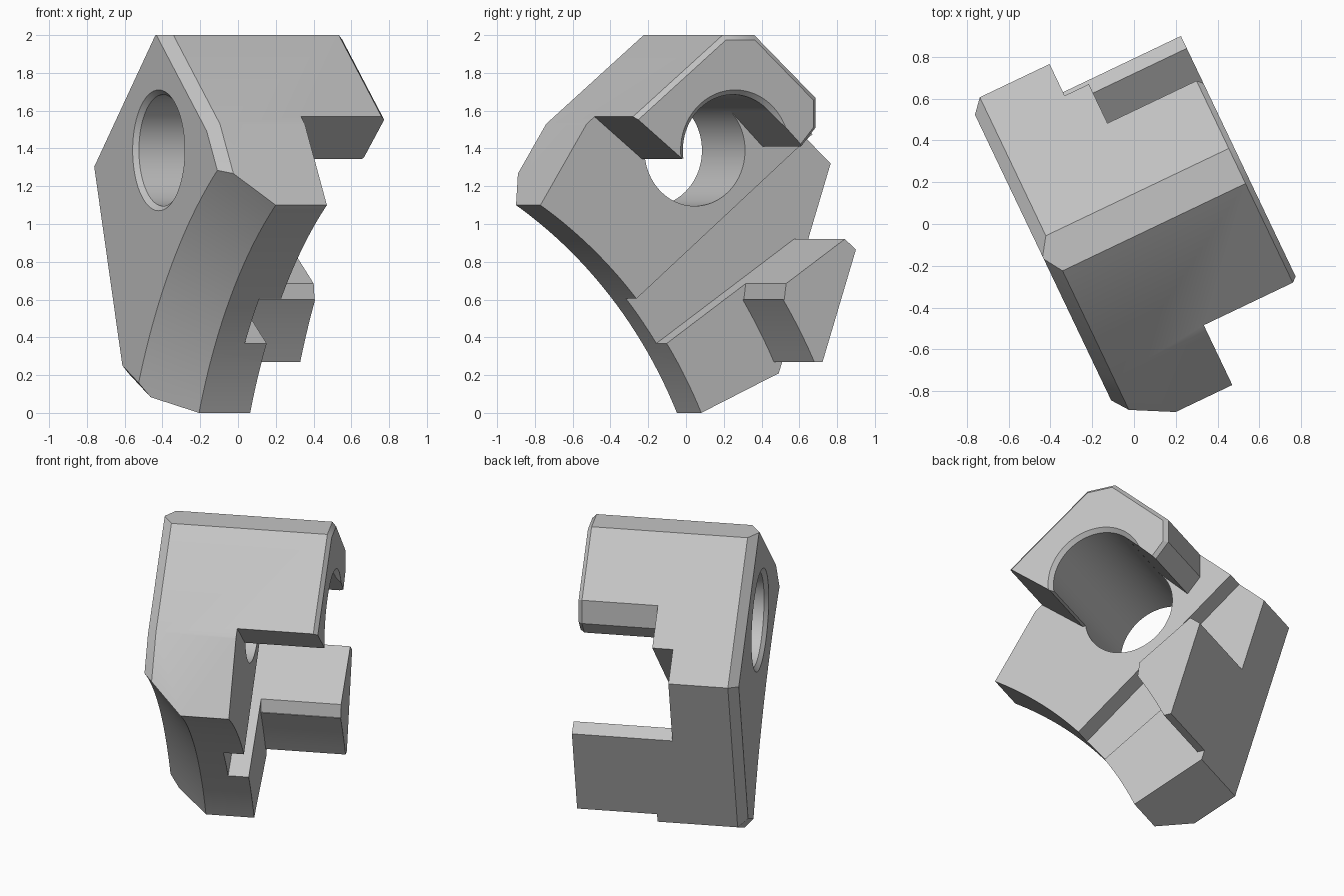
import bpy
import bmesh
import math
from mathutils import Vector

default = bpy.data.objects.get("Cube")
if default:
    bpy.data.objects.remove(default, do_unlink=True)

grey = bpy.data.materials.new("plain grey")
grey.use_nodes = True
grey.diffuse_color = (0.55, 0.55, 0.55, 1)
grey.node_tree.nodes["Principled BSDF"].inputs["Base Color"].default_value = (0.55, 0.55, 0.55, 1)

# Local frame: x runs along the bore, (y, z) is the side profile
LEFT, RIGHT, FLOOR, CHEEK = -0.462, 0.59, -0.035, 0.093
BORE = (0.007, 1.39)
SWEEP = (-2.282, -1.042)


def finish(bm, name):
    bmesh.ops.recalc_face_normals(bm, faces=bm.faces)
    mesh = bpy.data.meshes.new(name)
    bm.to_mesh(mesh)
    bm.free()
    obj = bpy.data.objects.new(name, mesh)
    bpy.context.collection.objects.link(obj)
    return obj


def loft(start, end, x0, x1):
    """Prism between two profiles with the same number of points."""
    bm = bmesh.new()
    a = [bm.verts.new((x0, y, z)) for y, z in start]
    b = [bm.verts.new((x1, y, z)) for y, z in end]
    bm.faces.new(a)
    bm.faces.new(b)
    for i in range(len(a)):
        j = (i + 1) % len(a)
        bm.faces.new((a[i], a[j], b[j], b[i]))
    bmesh.ops.recalc_face_normals(bm, faces=bm.faces)
    return bm


def lathe(profile, centre, steps):
    """Solid of revolution about an axis along x; profile is (x, radius)."""
    bm = bmesh.new()
    cy, cz = centre
    verts = [bm.verts.new((x, cy, cz + r)) for x, r in profile]
    edges = [bm.edges.new(pair) for pair in zip(verts, verts[1:])]
    bmesh.ops.spin(bm, geom=verts + edges, cent=(0, cy, cz), axis=(1, 0, 0),
                   angle=math.tau, steps=steps, use_duplicate=False)
    bmesh.ops.remove_doubles(bm, verts=bm.verts, dist=0.0001)
    return bm


def chamfer(bm, p, q, x_end, size, side):
    """Slice a 45 degree chamfer along profile edge p-q at one end."""
    d = Vector((0, q[0] - p[0], q[1] - p[1])).normalized()
    out = Vector((0, d.z, -d.y))
    if out.dot(Vector((0, p[0] - BORE[0], p[1] - 1.0))) < 0:
        out = -out
    cut = bmesh.ops.bisect_plane(
        bm, geom=bm.verts[:] + bm.edges[:] + bm.faces[:], dist=0.00001,
        plane_co=(x_end - side * size, p[0], p[1]),
        plane_no=(out + Vector((side, 0, 0))).normalized(), clear_outer=True)
    rim = [e for e in cut["geom_cut"] if isinstance(e, bmesh.types.BMEdge)]
    bmesh.ops.edgeloop_fill(bm, edges=rim)


# Full-width blank with chamfered ends
outline = [(-0.055, 2), (0.131, 2), (0.865, 1.32), (0.50, 0.21),
           (0.045, 0), (-0.898, 1.1), (-0.627, 1.53)]
sides = list(zip(outline, outline[1:] + outline[:1]))
blank = loft(outline, outline, LEFT, RIGHT)
for i in (1, 2, 3, 5, 6):
    chamfer(blank, *sides[i], LEFT, 0.057, -1)
for i in (0, 1, 6):
    chamfer(blank, *sides[i], RIGHT, 0.025, 1)
body = finish(blank, "clamp_body")

cutters = []

# Large concave sweep with a conical left edge and deeper step under the lug
cutters.append(finish(lathe(
    [(-0.6, 0), (-0.6, 2.943), (-0.207, 2.55), (CHEEK, 2.55),
     (CHEEK, 3.05), (1, 3.05), (1, 0)], SWEEP, 256), "sweep_cutter"))

# Tapered groove across the cheek, also trimming the lug's rear corner
groove = [(-0.8, 0.212), (1.2, 1.9), (1.2, 0.46), (0.65, 0.92), (-0.8, -0.072)]
cutters.append(finish(loft(groove, groove, FLOOR, 1), "groove_cutter"))

# Gap between the hooked arm and the lug
gap = [(-1.2, 2.065), (-0.303, 1.345), BORE, (0.216, 1.599), (0.405, 1.41),
       (0.49, 1.51), (0.49, 2.4), (1.5, 2.4), (1.5, 0.21), (0.65, 0.92),
       (0.306, 0.685), (0.295, 0.6), (-1.2, 0.6)]
cutters.append(finish(loft(gap, gap, CHEEK, 1.1), "gap_cutter"))

# Flat underside of the lug
under = [(-1.5, -0.5), (1.5, -0.5), (1.5, 0.27), (-1.5, 0.27)]
cutters.append(finish(loft(under, under, CHEEK, 1.2), "lug_cutter"))

# Chamfer around the arm tip
tip = [(0.311, 1.3), (0.49, 1.51), (0.49, 1.9), (0.8, 1.9), (0.8, 1.3)]
tip_end = [(y - 0.05 if y < 0.6 else y, z) for y, z in tip]
cutters.append(finish(loft(tip, tip_end, RIGHT - 0.025, RIGHT + 0.025), "tip_cutter"))

# Bore, countersunk at both ends
r, c = 0.295, 0.025
cutters.append(finish(lathe(
    [(LEFT - c, 0), (LEFT - c, r + 2 * c), (LEFT + c, r),
     (RIGHT - c, r), (RIGHT + c, r + 2 * c), (RIGHT + c, 0)], BORE, 96), "bore_cutter"))

for cutter in cutters:
    mod = body.modifiers.new(cutter.name, "BOOLEAN")
    mod.operation = "DIFFERENCE"
    mod.solver = "EXACT"
    mod.object = cutter
    cutter.hide_render = True

# Bake the cuts and drop the cutters
graph = bpy.context.evaluated_depsgraph_get()
baked = bpy.data.meshes.new_from_object(body.evaluated_get(graph))
body.modifiers.clear()
body.data = baked
for cutter in cutters:
    bpy.data.objects.remove(cutter, do_unlink=True)

body.data.materials.clear()
body.data.materials.append(grey)
body.rotation_euler.z = math.radians(25.5)

bpy.ops.object.select_all(action="DESELECT")
body.select_set(True)
bpy.context.view_layer.objects.active = body
bpy.ops.object.shade_smooth_by_angle(angle=math.radians(30))
